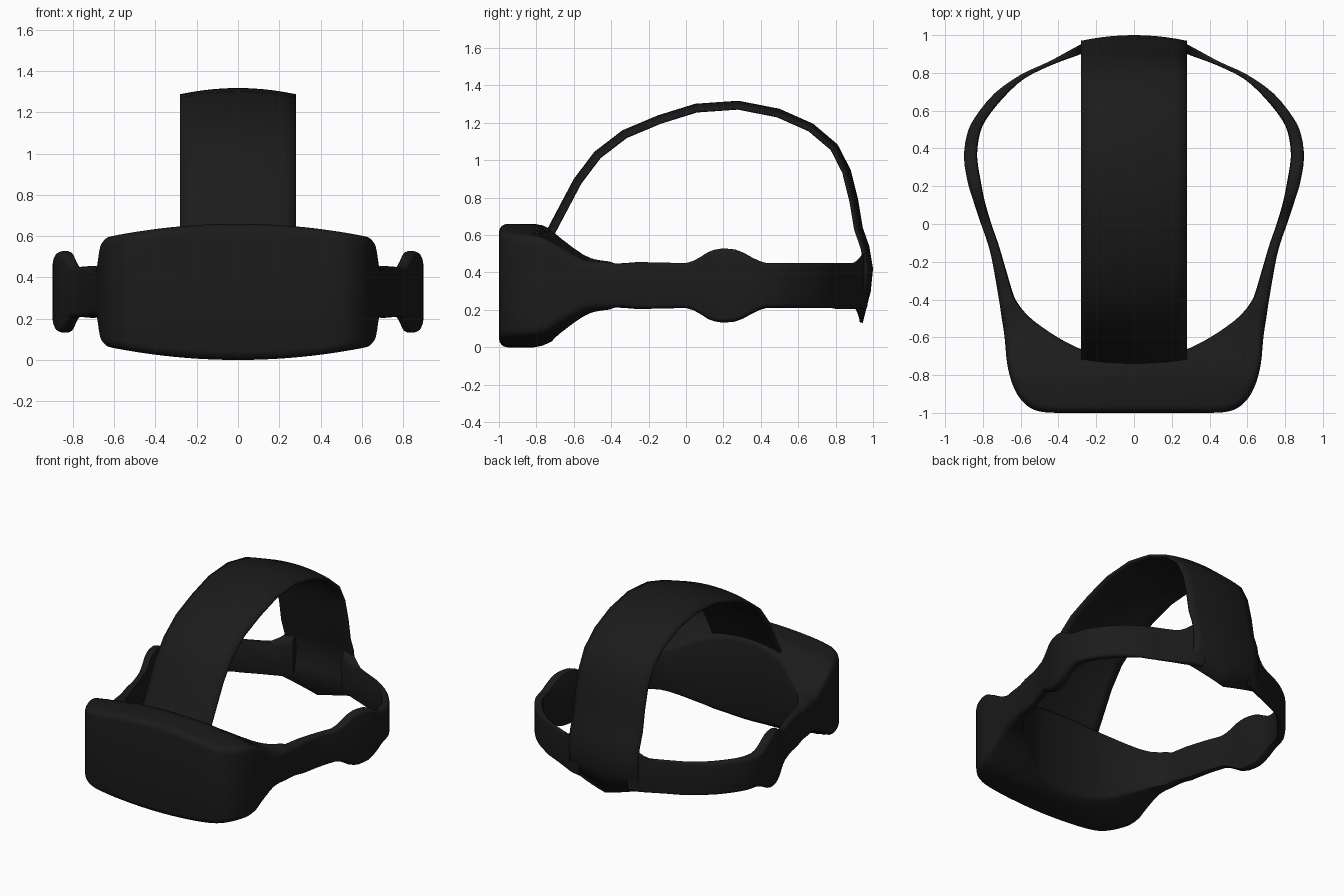
import bpy, bmesh
from mathutils import Vector

if "Cube" in bpy.data.objects:
    bpy.data.objects.remove(bpy.data.objects["Cube"])

black = bpy.data.materials.new("matte_black")
black.diffuse_color = (0.011, 0.011, 0.011, 1)
black.use_nodes = True
black.node_tree.nodes["Principled BSDF"].inputs["Base Color"].default_value = black.diffuse_color


def make_object(name, verts, faces, fix_normals=False):
    mesh = bpy.data.meshes.new(name)
    mesh.from_pydata(verts, [], faces)
    if fix_normals:
        bm = bmesh.new()
        bm.from_mesh(mesh)
        bmesh.ops.recalc_face_normals(bm, faces=bm.faces)
        bm.to_mesh(mesh)
        bm.free()
    mesh.materials.append(black)
    obj = bpy.data.objects.new(name, mesh)
    bpy.context.collection.objects.link(obj)
    return obj


def smooth(obj, angle):
    bpy.ops.object.select_all(action='DESELECT')
    obj.select_set(True)
    bpy.context.view_layer.objects.active = obj
    bpy.ops.object.shade_smooth_by_angle(angle=angle)


def lerp_keys(keys, v):
    if v <= keys[0][0]:
        return keys[0][1]
    for (a, p), (b, q) in zip(keys, keys[1:]):
        if v <= b:
            return p + (q - p) * (v - a) / (b - a)
    return keys[-1][1]


def catmull(points, steps):
    pts = [Vector(p) for p in points]
    out = []
    for i in range(len(pts) - 1):
        p0, p1 = pts[max(i - 1, 0)], pts[i]
        p2, p3 = pts[i + 1], pts[min(i + 2, len(pts) - 1)]
        for k in range(steps):
            t = k / steps
            out.append(0.5 * (2 * p1 + (p2 - p0) * t + (2 * p0 - 5 * p1 + 4 * p2 - p3) * t * t
                              + (3 * p1 - p0 - 3 * p2 + p3) * t ** 3))
    return out + [pts[-1]]


# Visor and side arms: one band, plan stations (outer x, outer y, inner x, inner y)
half = [
    (0, -1, 0, -.70), (.2, -1, .14, -.69), (.4, -1, .27, -.665), (.51, -.99, .35, -.63),
    (.58, -.95, .42, -.59), (.635, -.87, .48, -.55), (.67, -.75, .54, -.505),
    (.685, -.6, .585, -.46), (.70, -.5, .615, -.42), (.715, -.4, .64, -.37),
    (.75, -.2, .69, -.2), (.775, -.1, .72, -.1), (.81, 0, .755, 0), (.85, .12, .79, .12),
    (.88, .22, .81, .22), (.90, .35, .83, .35), (.885, .47, .82, .46), (.845, .56, .785, .55),
    (.74, .69, .69, .67), (.60, .79, .58, .77), (.45, .86, .44, .84),
    (.33, .925, .32, .885), (.27, .955, .265, .905), (.2, .97, .2, .925)]
stations = catmull([(-a, b, -c, d) for a, b, c, d in reversed(half[1:])] + half, 3)

# Height of the upper edge along y; the lower edge mirrors it about z = 0.33
top_keys = [(-1, .66), (-.8, .66), (-.74, .645), (-.7, .615), (-.6, .56), (-.5, .515),
            (-.41, .488), (-.36, .458), (0, .45), (.05, .465), (.12, .51), (.17, .527),
            (.25, .527), (.3, .51), (.38, .465), (.43, .45), (.9, .45), (.93, .48), (.96, .53)]
fade_keys = [(-.55, .16), (-.3, 0)]


def heights(x, y):
    hi = lerp_keys(top_keys, y) - x * x * lerp_keys(fade_keys, y)
    return (.205 if y > .8 else .66 - hi), hi


def section(st):
    outer, inner = Vector(st[:2]), Vector(st[2:])
    thick = (inner - outer).length
    r, q = min(.045, .4 * thick), min(.018, .3 * thick)
    # (distance from outer wall, drop below the edge) for the upper half
    prof = [(0, r), (.08 * r, .62 * r), (.3 * r, .3 * r), (.62 * r, .08 * r), (r, 0)]
    prof += [(r + (thick - r - q) * k / 5, 0) for k in range(1, 5)]
    prof += [(thick - q, 0), (thick - .3 * q, .3 * q), (thick, q)]
    upper, lower = [], []
    for d, drop in prof:
        p = outer.lerp(inner, d / thick)
        lo, hi = heights(p.x, p.y)
        upper.append((p.x, p.y, hi - drop))
        lower.append((p.x, p.y, lo + drop))
    return upper + lower[::-1]


rings = [section(s) for s in stations]
n = len(rings[0])
faces = [(i * n + j, i * n + (j + 1) % n, (i + 1) * n + (j + 1) % n, (i + 1) * n + j)
         for i in range(len(rings) - 1) for j in range(n)]
faces += [tuple(range(n)), tuple(range((len(rings) - 1) * n, len(rings) * n))]
visor = make_object("visor_and_side_arms", [v for r in rings for v in r], faces, True)
smooth(visor, 0.7)

# Top strap running down into the rear pad: arched strip along a (y, z) path
path = [(-.79, .54), (-.74, .635), (-.6, .9), (-.49, 1.045), (-.34, 1.16), (-.15, 1.24),
        (.05, 1.302), (.28, 1.318), (.5, 1.275), (.68, 1.195), (.81, 1.085), (.88, .95),
        (.92, .79), (.945, .64), (.98, .54), (1.0, .42), (.988, .3), (.945, .13)]
cols = 10
verts = []
for i, (y, z) in enumerate(path):
    a, b = path[max(i - 1, 0)], path[min(i + 1, len(path) - 1)]
    t = (Vector(b) - Vector(a)).normalized()
    for j in range(cols + 1):
        u = 2 * j / cols - 1
        drop = .03 * u * u
        lift = .07 * abs(u) if i == len(path) - 1 else 0   # pointed lower edge
        verts.append((.28 * u, y + t.y * drop, z - t.x * drop + lift))
w = cols + 1
faces = [(i * w + j, i * w + j + 1, (i + 1) * w + j + 1, (i + 1) * w + j)
         for i in range(len(path) - 1) for j in range(cols)]
strap = make_object("top_strap_and_rear_pad", verts, faces)
solid = strap.modifiers.new("thickness", 'SOLIDIFY')
solid.thickness = .018
solid.offset = -1
smooth(strap, 0.7)
